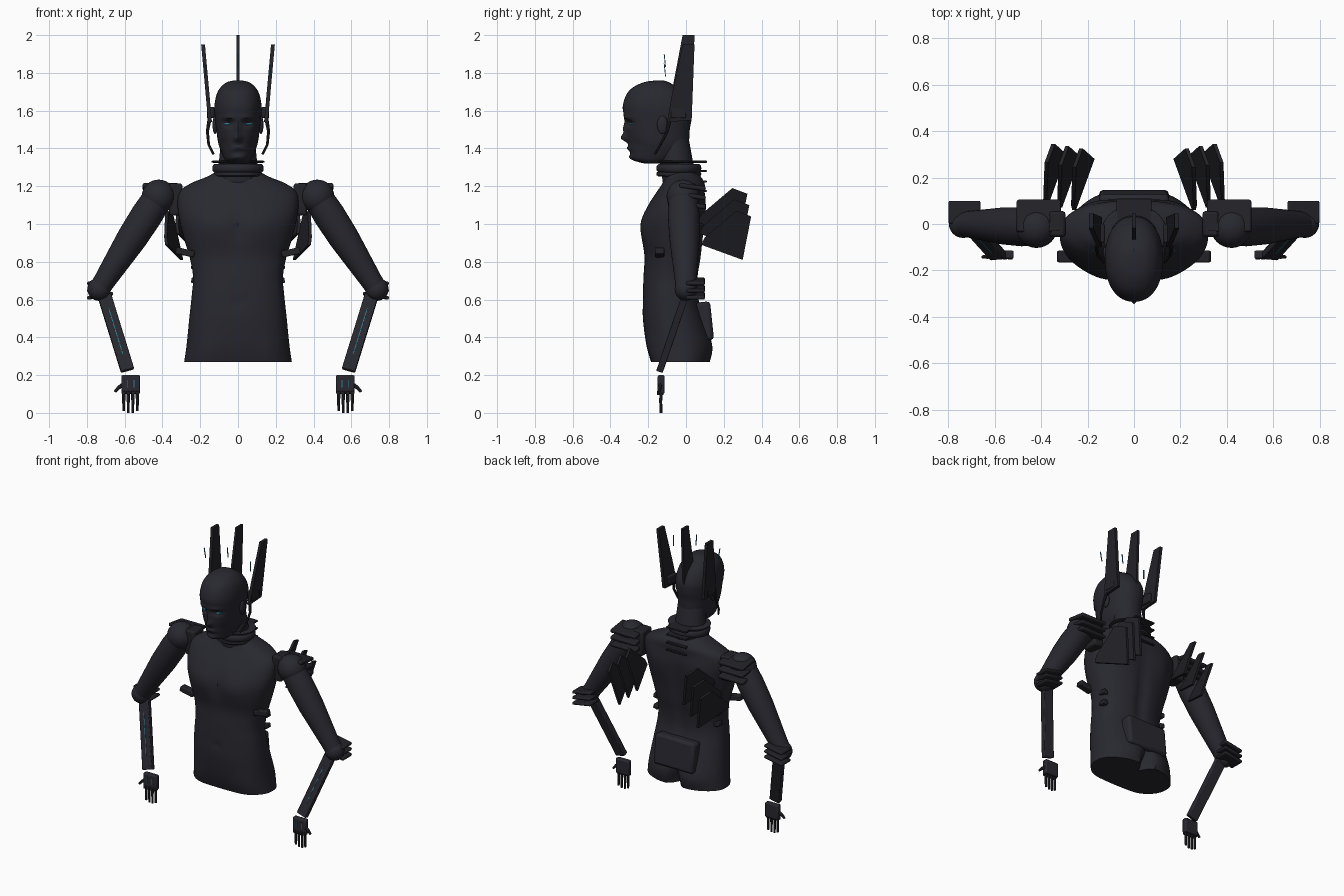
import bpy
import bmesh
import math
from mathutils import Matrix, Vector

default_cube = bpy.data.objects.get("Cube")
if default_cube:
    bpy.data.objects.remove(default_cube, do_unlink=True)


def make_material(name, colour):
    material = bpy.data.materials.new(name)
    material.use_nodes = True
    material.diffuse_color = (*colour, 1)
    shader = material.node_tree.nodes["Principled BSDF"]
    shader.inputs["Base Color"].default_value = (*colour, 1)
    return material


charcoal = make_material("charcoal", (0.021, 0.021, 0.029))
black = make_material("black_panel", (0.016, 0.016, 0.021))
glow = make_material("teal_light", (0.03, 0.22, 0.32))


def finish(name, bm, material, mirror=False, bevel=0):
    """Turn a bmesh into an object, with optional bevel and left/right mirror."""
    bmesh.ops.recalc_face_normals(bm, faces=bm.faces)
    mesh = bpy.data.meshes.new(name)
    bm.to_mesh(mesh)
    bm.free()
    mesh.materials.append(material)
    mesh.shade_smooth()
    mesh.set_sharp_from_angle(angle=math.radians(35))
    obj = bpy.data.objects.new(name, mesh)
    bpy.context.scene.collection.objects.link(obj)
    if bevel:
        modifier = obj.modifiers.new("bevel", "BEVEL")
        modifier.width = bevel
        modifier.segments = 2
    if mirror:
        obj.modifiers.new("mirror", "MIRROR").use_mirror_merge = False
    return obj


def skin(rings):
    """Join rings of points into a closed skin."""
    bm = bmesh.new()
    loops = [[bm.verts.new(p) for p in ring] for ring in rings]
    count = len(loops[0])
    for low, high in zip(loops, loops[1:]):
        for i in range(count):
            j = (i + 1) % count
            bm.faces.new((low[i], low[j], high[j], high[i]))
    bm.faces.new(loops[0][::-1])
    bm.faces.new(loops[-1])
    return bm


def box(name, centre, size, material, mirror=False, bevel=0.0, turn=None):
    bm = bmesh.new()
    turn = turn or Matrix.Identity(4)
    scale = Matrix.Diagonal((*size, 1))
    bmesh.ops.create_cube(bm, size=1, matrix=Matrix.Translation(centre) @ turn @ scale)
    return finish(name, bm, material, mirror, bevel)


def ball(name, centre, radii, material, mirror=False):
    bm = bmesh.new()
    matrix = Matrix.Translation(centre) @ Matrix.Diagonal((*radii, 1))
    bmesh.ops.create_uvsphere(bm, u_segments=32, v_segments=16, radius=1, matrix=matrix)
    return finish(name, bm, material, mirror)


def tube(name, points, radii, material, mirror=False, sides=16):
    points = [Vector(p) for p in points]
    rings = []
    for i, p in enumerate(points):
        along = points[min(i + 1, len(points) - 1)] - points[max(i - 1, 0)]
        side = along.cross(Vector((0, 1, 0))).normalized()
        other = along.cross(side).normalized()
        angles = [math.tau * k / sides for k in range(sides)]
        rings.append([p + radii[i] * (side * math.cos(a) + other * math.sin(a)) for a in angles])
    return finish(name, skin(rings), material, mirror)


def plate(name, outline, x, lean, yaw, thick, material, mirror=False):
    """Upright plate from a (y, z) outline; x shifts by lean with height and yaw with depth."""
    front, bottom = (min(values) for values in zip(*outline))
    rings = [[(x + lean * (z - bottom) + yaw * (y - front) + side * thick / 2, y, z)
              for y, z in outline] for side in (-1, 1)]
    return finish(name, skin(rings), material, mirror)


def blend(a, b, c, d, t):
    return b + t / 2 * (c - a + t * (2 * a - 5 * b + 4 * c - d + t * (3 * (b - c) + d - a)))


def body(name, rows, power, bumps, sides=72, steps=6):
    """Loft rows of (z, half width, front y, back y); bumps push the front or back."""
    spread = []
    for i in range(len(rows) - 1):
        four = [rows[max(0, min(len(rows) - 1, i + k))] for k in (-1, 0, 1, 2)]
        spread += [[blend(*v, s / steps) for v in zip(*four)] for s in range(steps)]
    spread.append(rows[-1])
    rings = []
    for z, half, front, back in spread:
        ring = []
        for k in range(sides):
            c, s = math.cos(math.tau * k / sides), math.sin(math.tau * k / sides)
            x = half * math.copysign(abs(c) ** (2 / power), c)
            y_part = math.copysign(abs(s) ** (2 / power), s)
            y = (front + back) / 2 + (back - front) / 2 * y_part
            for facing, bx, bz, wide, tall, amount in bumps:
                weight = max(0, facing * s)
                fall = ((abs(x) - bx) / wide) ** 2 + ((z - bz) / tall) ** 2
                y += facing * amount * math.sqrt(weight) * math.exp(-fall)
            ring.append((x, y, z))
        rings.append(ring)
    return finish(name, skin(rings), charcoal)


FRONT, BACK = -1, 1

# Torso with chest, spine groove, shoulder blades and split seat
body("torso", [
    (0.27, 0.285, -0.185, 0.125), (0.36, 0.272, -0.21, 0.135), (0.5, 0.258, -0.228, 0.1),
    (0.62, 0.245, -0.228, 0.065), (0.72, 0.238, -0.225, 0.065), (0.82, 0.255, -0.22, 0.08),
    (0.92, 0.285, -0.23, 0.09), (1.02, 0.31, -0.23, 0.1), (1.1, 0.32, -0.2, 0.105),
    (1.17, 0.31, -0.155, 0.1), (1.215, 0.25, -0.125, 0.1), (1.25, 0.165, -0.11, 0.08),
    (1.28, 0.11, -0.1, 0.05)], 2.3, [
    (FRONT, 0.13, 0.98, 0.1, 0.085, 0.016), (FRONT, 0, 1.0, 0.03, 0.1, -0.012),
    (FRONT, 0, 0.58, 0.015, 0.02, -0.012), (FRONT, 0.19, 0.3, 0.08, 0.12, 0.014),
    (BACK, 0, 0.8, 0.035, 0.3, -0.018), (BACK, 0, 0.28, 0.03, 0.09, -0.08),
    (BACK, 0.13, 0.34, 0.09, 0.1, 0.012), (BACK, 0.17, 1.05, 0.08, 0.1, 0.012)])

# Head with sculpted face, neck, ears and eyes
body("head", [
    (1.32, 0.05, -0.22, -0.12), (1.34, 0.07, -0.28, -0.06), (1.38, 0.088, -0.295, 0),
    (1.43, 0.105, -0.305, 0.015), (1.5, 0.115, -0.315, 0.02), (1.56, 0.122, -0.325, 0.03),
    (1.62, 0.125, -0.335, 0.03), (1.68, 0.115, -0.318, 0), (1.72, 0.095, -0.285, -0.04),
    (1.75, 0.06, -0.225, -0.09), (1.76, 0.02, -0.16, -0.12)], 2.2, [
    (FRONT, 0, 1.455, 0.02, 0.02, 0.035), (FRONT, 0, 1.5, 0.014, 0.035, 0.018),
    (FRONT, 0.05, 1.535, 0.028, 0.018, -0.022), (FRONT, 0.05, 1.563, 0.04, 0.012, 0.011),
    (FRONT, 0, 1.4, 0.03, 0.012, 0.014), (FRONT, 0, 1.352, 0.035, 0.016, 0.012),
    (FRONT, 0.078, 1.42, 0.025, 0.03, -0.012)])
body("neck", [(1.2, 0.13, -0.12, 0.07), (1.27, 0.11, -0.13, 0.05),
              (1.34, 0.1, -0.14, 0.035), (1.45, 0.09, -0.14, 0.015)], 2, [])
ball("ears", (0.122, -0.125, 1.525), (0.013, 0.028, 0.048), charcoal, True)
box("eyes", (0.054, -0.285, 1.53), (0.032, 0.02, 0.012), glow, True, 0.003,
    Matrix.Rotation(math.radians(20), 4, "Z"))

# Collar rings and the plates behind the neck
for height, half, thick in ((1.295, 0.135, 0.022), (1.33, 0.14, 0.006), (1.265, 0.125, 0.014)):
    rows = [(height - thick, half * 0.94, -0.145, 0.07), (height - thick / 2, half, -0.155, 0.08),
            (height + thick / 2, half, -0.155, 0.08), (height + thick, half * 0.94, -0.145, 0.07)]
    body("collar_ring", rows, 2, [], steps=2)
for height in (1.33, 1.28, 1.225, 1.175):
    box("nape_plate", (0, 0.055, height), (0.15, 0.11, 0.012), black, bevel=0.003)

# Tall head fins with floating light slivers
fin = [(-0.018, 2), (0.045, 2), (0.03, 1.55), (-0.1, 1.54), (-0.075, 1.7)]
plate("centre_fin", [(y, max(z, 1.6)) for y, z in fin[:3]] + [(-0.08, 1.6), fin[-1]],
      0, 0, 0, 0.016, black)
plate("side_fins", [(y, 1.54 + (z - 1.54) * 0.89) for y, z in fin],
      0.148, 0.09, 0, 0.02, black, True)
box("fin_mounts", (0.145, -0.04, 1.59), (0.04, 0.08, 0.06), black, True, 0.006)
tube("jaw_cables", [(0.15, -0.085, 1.56), (0.162, -0.1, 1.49), (0.155, -0.135, 1.42),
                    (0.13, -0.165, 1.37)], [0.011, 0.008, 0.007, 0.006], black, True, 8)
sliver = [(-0.118, 1.9), (-0.113, 1.9), (-0.106, 1.83), (-0.11, 1.83)]
plate("centre_sliver", sliver, 0, 0, 0, 0.005, glow)
plate("side_slivers", [(y, z - 0.05) for y, z in sliver], 0.17, 0.09, 0, 0.005, glow, True)

# Shoulders: joint ball, chest connector and stacked plates
shoulder = Vector((0.42, -0.015, 1.145))
elbow = Vector((0.735, 0, 0.655))
ball("shoulder_balls", shoulder, (0.09, 0.088, 0.09), charcoal, True)
box("shoulder_links", (0.33, 0, 1.13), (0.07, 0.11, 0.17), black, True, 0.012)
tilt = Matrix.Rotation(math.radians(-8), 4, "X")
for k in range(3):
    box("shoulder_plates", (0.41, 0.035, 1.1 + 0.048 * k), (0.19, 0.14, 0.024),
        black, True, 0.008, tilt)

# Upper arms, elbows and elbow plates
tube("upper_arms", [shoulder.lerp(elbow, t) for t in (0, 0.2, 0.45, 0.7, 0.9, 1)],
     [0.078, 0.084, 0.08, 0.068, 0.058, 0.055], charcoal, True, 32)
ball("elbow_balls", elbow, (0.062, 0.06, 0.062), charcoal, True)
for k in range(3):
    box("elbow_plates", (0.73, 0.05, 0.62 + 0.038 * k), (0.14, 0.1, 0.02), black, True, 0.008,
        Matrix.Rotation(math.radians(10), 4, "Y"))

# Flat forearms with a light strip
wrist = Vector((0.585, -0.138, 0.225))
start = Vector((0.71, 0, 0.63))
along = (wrist - start).normalized()
across = (Vector((1, 0, 0)) - along * along.x).normalized()
outward = along.cross(across)
turn = Matrix((across, outward, along)).transposed().to_4x4()
middle = (start + wrist) / 2
length = (wrist - start).length
box("forearms", middle, (0.072, 0.036, length), charcoal, True, 0.005, turn)
forward = outward if outward.y < 0 else -outward
box("forearm_lights", middle + forward * 0.018, (0.004, 0.004, length * 0.6), glow, True, 0, turn)

# Hands
box("palms", (0.568, -0.132, 0.15), (0.1, 0.036, 0.1), charcoal, True, 0.008)
for k in range(4):
    x = 0.533 + 0.024 * k
    tip = 0 if k in (1, 2) else 0.01
    tube("fingers", [(x, -0.132, 0.11), (x, -0.134, 0.06), (x, -0.132, tip)],
         [0.009, 0.008, 0.007], charcoal, True, 8)
    box("knuckles", (x, -0.136, 0.105), (0.019, 0.034, 0.022), black, True, 0.003)
tube("thumbs", [(0.6, -0.135, 0.155), (0.63, -0.14, 0.135), (0.652, -0.142, 0.112)],
     [0.012, 0.01, 0.007], charcoal, True, 8)
for x in (0.55, 0.586):
    box("palm_lights", (x, -0.15, 0.155), (0.004, 0.004, 0.04), glow, True)

# Back blades in two stepped clusters, leaning outward and converging to the rear
blade = [(0.08, 0.89), (0.3, 0.81), (0.345, 1.04), (0.265, 1.07), (0.1, 0.93)]
for k in range(3):
    outline = [(y - 0.01 * k, z + 0.06 * k) for y, z in blade]
    plate("back_blades", outline, 0.356 - 0.06 * k, 0.27, -0.265, 0.016, black, True)

# Hip pack and small rib plates
box("hip_pack", (0, 0.098, 0.485), (0.3, 0.08, 0.205), charcoal, False, 0.018,
    Matrix.Rotation(math.radians(6), 4, "X"))
rib_turn = Matrix.Rotation(math.radians(-12), 4, "Y")
box("rib_plates", (0.28, -0.14, 0.85), (0.1, 0.05, 0.035), black, True, 0.006, rib_turn)
for height in (0.775, 0.7):
    box("rib_studs", (0.23, -0.02, height), (0.035, 0.05, 0.03), black, True, 0.006, rib_turn)
